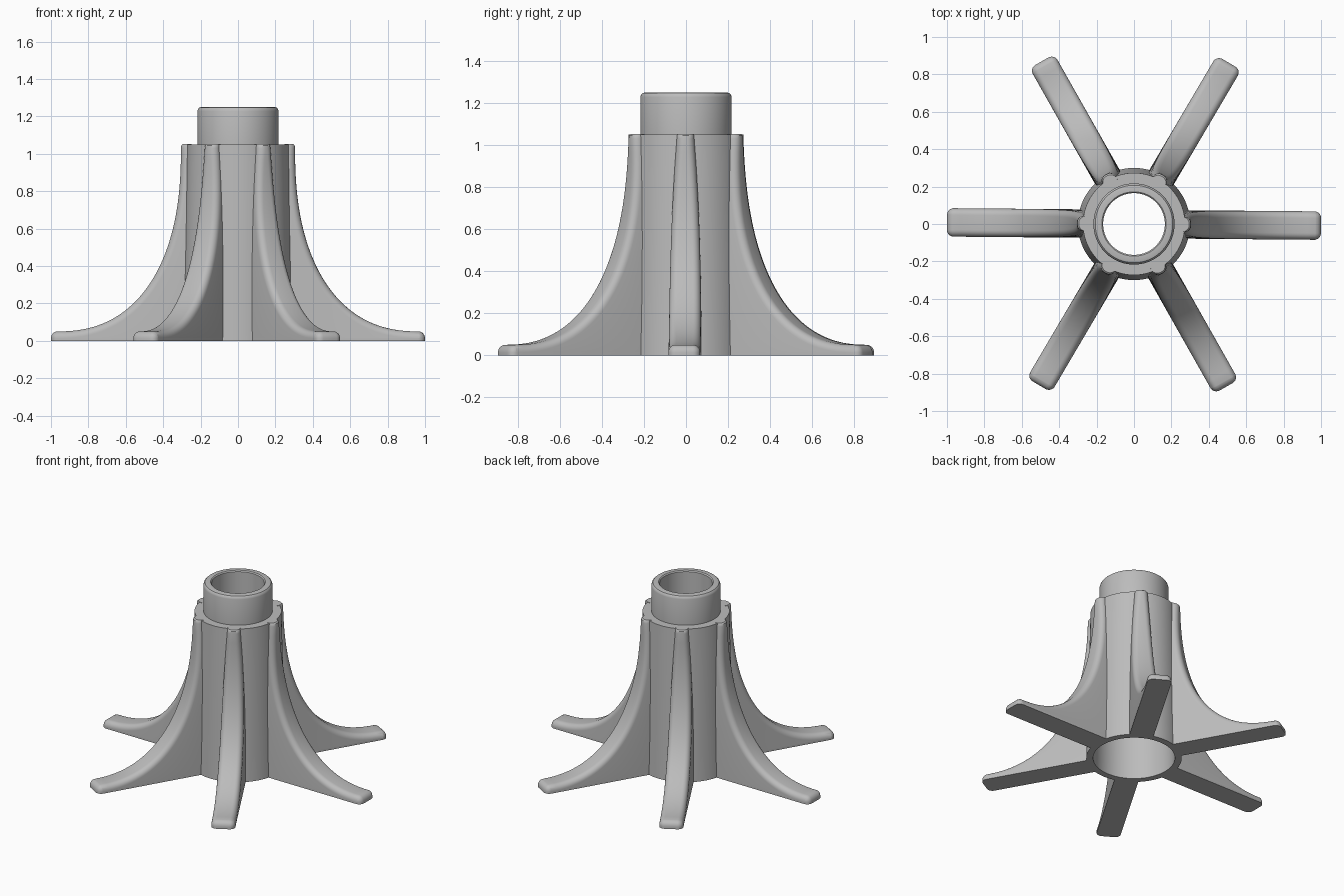
import bpy, bmesh, math

cube = bpy.data.objects.get("Cube")
if cube:
    bpy.data.objects.remove(cube, do_unlink=True)

grey = bpy.data.materials.new("plain_grey")
grey.use_nodes = True
colour = (0.5, 0.5, 0.5, 1)
grey.diffuse_color = colour
grey.node_tree.nodes["Principled BSDF"].inputs["Base Color"].default_value = colour


def finish(bm, name, angle):
    bmesh.ops.recalc_face_normals(bm, faces=bm.faces)
    mesh = bpy.data.meshes.new(name)
    bm.to_mesh(mesh)
    bm.free()
    mesh.materials.append(grey)
    obj = bpy.data.objects.new(name, mesh)
    bpy.context.collection.objects.link(obj)
    bpy.ops.object.select_all(action='DESELECT')
    obj.select_set(True)
    bpy.context.view_layer.objects.active = obj
    bpy.ops.object.shade_smooth_by_angle(angle=math.radians(angle))
    return obj


def bridge(bm, a, b):
    n = len(a)
    for i in range(n):
        bm.faces.new((a[i], a[(i + 1) % n], b[(i + 1) % n], b[i]))


# Hollow tapered body with a narrower neck
def make_body():
    profile = [(0.30, 0), (0.273, 1.05), (0.217, 1.05), (0.217, 1.228),
               (0.214, 1.239), (0.207, 1.247), (0.195, 1.25), (0.172, 1.25),
               (0.165, 1.243), (0.165, 1.0), (0.24, 1.0), (0.257, 0)]
    bm = bmesh.new()
    steps = 96
    rings = []
    for i in range(steps):
        a = 2 * math.pi * i / steps
        rings.append([bm.verts.new((r * math.cos(a), r * math.sin(a), z))
                      for r, z in profile])
    for i in range(steps):
        bridge(bm, rings[i], rings[(i + 1) % steps])
    return finish(bm, "body_tube", 32)


# Half thickness of a leg, narrowing towards the top
def half_width(z):
    return 0.076 - 0.036 * (max(z, 0) / 1.05) ** 2.4


# Outer edge of a leg, as points with outward directions
def leg_edge():
    n = 2.35
    edge = [(0.27, 1.052, 0.0), (0.295, 1.052, 0.0), (0.303, 1.045, 0.0)]
    for i in range(41):
        t = math.pi / 2 * i / 40
        c, s = math.cos(t) ** (2 / n), math.sin(t) ** (2 / n)
        x, z = 0.97 - 0.665 * c, 1.03 - 0.98 * s
        slope = math.atan2(s ** (n - 1) / 0.98, c ** (n - 1) / 0.665)
        edge.append((x, z, slope))
    # Rounded toe
    for i in range(1, 7):
        t = math.pi / 2 * i / 6
        edge.append((0.965 + 0.035 * math.sin(t), 0.013 + 0.037 * math.cos(t),
                     math.pi / 2 - t))
    edge.append((1.0, 0.0, 0.0))
    return edge


# One leg fin: a rounded edge joined back to the body at every height
def make_leg(name, angle):
    bm = bmesh.new()
    sections = []
    fillet = 0.036
    arc = [math.pi / 2 * k / 6 for k in range(7)]
    for x, z, slope in leg_edge():
        w = half_width(z)
        half = []
        for a in arc:
            depth = fillet * (1 - math.sin(a))
            half.append((x - depth * math.cos(slope),
                         w - fillet + fillet * math.cos(a),
                         max(0, z - depth * math.sin(slope))))
        root_z = half[0][2]
        root = (0.266 - 0.016 * root_z / 1.05, w, root_z)
        half = [root] + half
        loop = half + [(px, -py, pz) for px, py, pz in reversed(half)]
        sections.append([bm.verts.new(p) for p in loop])
    for a, b in zip(sections, sections[1:]):
        bridge(bm, a, b)
    bm.faces.new(sections[0])
    bm.faces.new(sections[-1])
    bmesh.ops.remove_doubles(bm, verts=bm.verts, dist=0.0001)
    leg = finish(bm, name, 35)
    leg.rotation_euler.z = angle


make_body()
for i in range(6):
    make_leg("leg_%d" % (i + 1), math.radians(60 * i - 0.5))
